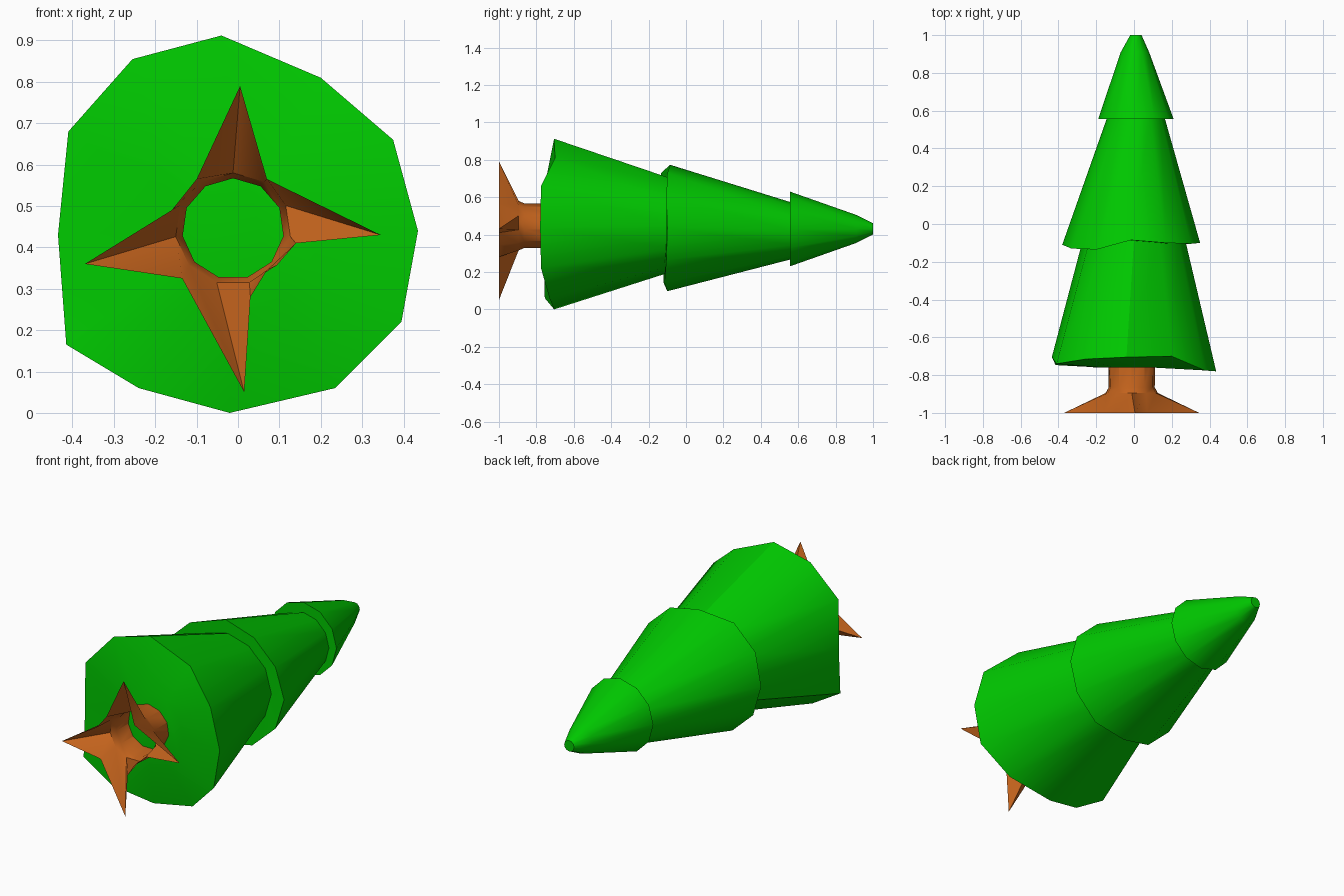
import bpy, bmesh
from math import radians, sin, cos, pi

cube = bpy.data.objects.get("Cube")
if cube:
    bpy.data.objects.remove(cube, do_unlink=True)


def make_material(name, rgb):
    mat = bpy.data.materials.new(name)
    mat.use_nodes = True
    mat.diffuse_color = (*rgb, 1)
    mat.node_tree.nodes["Principled BSDF"].inputs["Base Color"].default_value = (*rgb, 1)
    return mat


def ring(y, cx, cz, rx, rz, sides=12):
    """Clockwise polygon around the y axis, starting at the top."""
    angles = [pi / 2 - 2 * pi * i / sides for i in range(sides)]
    return [(cx + rx * cos(a), y, cz + rz * sin(a)) for a in angles]


def loft(name, rings, mat, capped=True):
    bm = bmesh.new()
    loops = [[bm.verts.new(p) for p in r] for r in rings]
    for low, high in zip(loops, loops[1:]):
        for i in range(len(low)):
            j = (i + 1) % len(low)
            bm.faces.new((low[i], low[j], high[j], high[i]))
    if capped:
        caps = [bm.faces.new(loops[0][::-1]), bm.faces.new(loops[-1])]
        bmesh.ops.triangulate(bm, faces=caps)
    bmesh.ops.recalc_face_normals(bm, faces=bm.faces)
    mesh = bpy.data.meshes.new(name)
    bm.to_mesh(mesh)
    bm.free()
    mesh.materials.append(mat)
    obj = bpy.data.objects.new(name, mesh)
    bpy.context.collection.objects.link(obj)
    bpy.ops.object.select_all(action="DESELECT")
    obj.select_set(True)
    bpy.context.view_layer.objects.active = obj
    bpy.ops.object.shade_smooth_by_angle(angle=radians(32))
    return obj


green = make_material("leaf green", (0, 0.58, 0))
brown = make_material("bark brown", (0.55, 0.125, 0.012))

# Lowest tier: uneven skirt with a slightly domed underside
skirt = [(-.04, -.705, .912), (.2, -.70, .81), (.375, -.775, .66), (.435, -.78, .44),
         (.395, -.775, .22), (.235, -.73, .06), (-.02, -.705, 0), (-.24, -.755, .06),
         (-.415, -.747, .165), (-.435, -.705, .43), (-.41, -.74, .68), (-.255, -.715, .855)]
loft("lower_foliage", [ring(-.76, 0, .44, .2, .2), skirt,
                       ring(-.08, 0, .45, .27, .25)], green)

# Middle tier with a ruffled rim
dips = [.085, .1, .105, .1, .105, .115, .1, .12, .11, .11, .13, .135]
rim = [(x, -d, z) for (x, _, z), d in zip(ring(0, -.015, .435, .365, .338), dips)]
loft("middle_foliage", [rim, ring(.57, .01, .42, .15, .15)], green)

# Top tier with a blunt tip
loft("upper_foliage", [ring(.555, .01, .43, .2, .2),
                       ring(.91, .005, .43, .075, .075),
                       ring(1, .01, .43, .03, .03)], green)

# Hollow trunk flaring into four pointed roots
roots = [(.005, .79), (.07, .565), (.345, .43), (.14, .41), (.07, .345), (.03, .28),
         (.015, .05), (-.135, .325), (-.37, .36), (-.16, .49), (-.1, .565)]
sides = len(roots)
loft("trunk_and_roots", [[(x, -1, z) for x, z in roots],
                         ring(-.895, -.012, .445, .14, .135, sides),
                         ring(-.865, -.012, .445, .123, .122, sides),
                         ring(-.68, -.012, .445, .125, .122, sides)],
     brown, capped=False)
